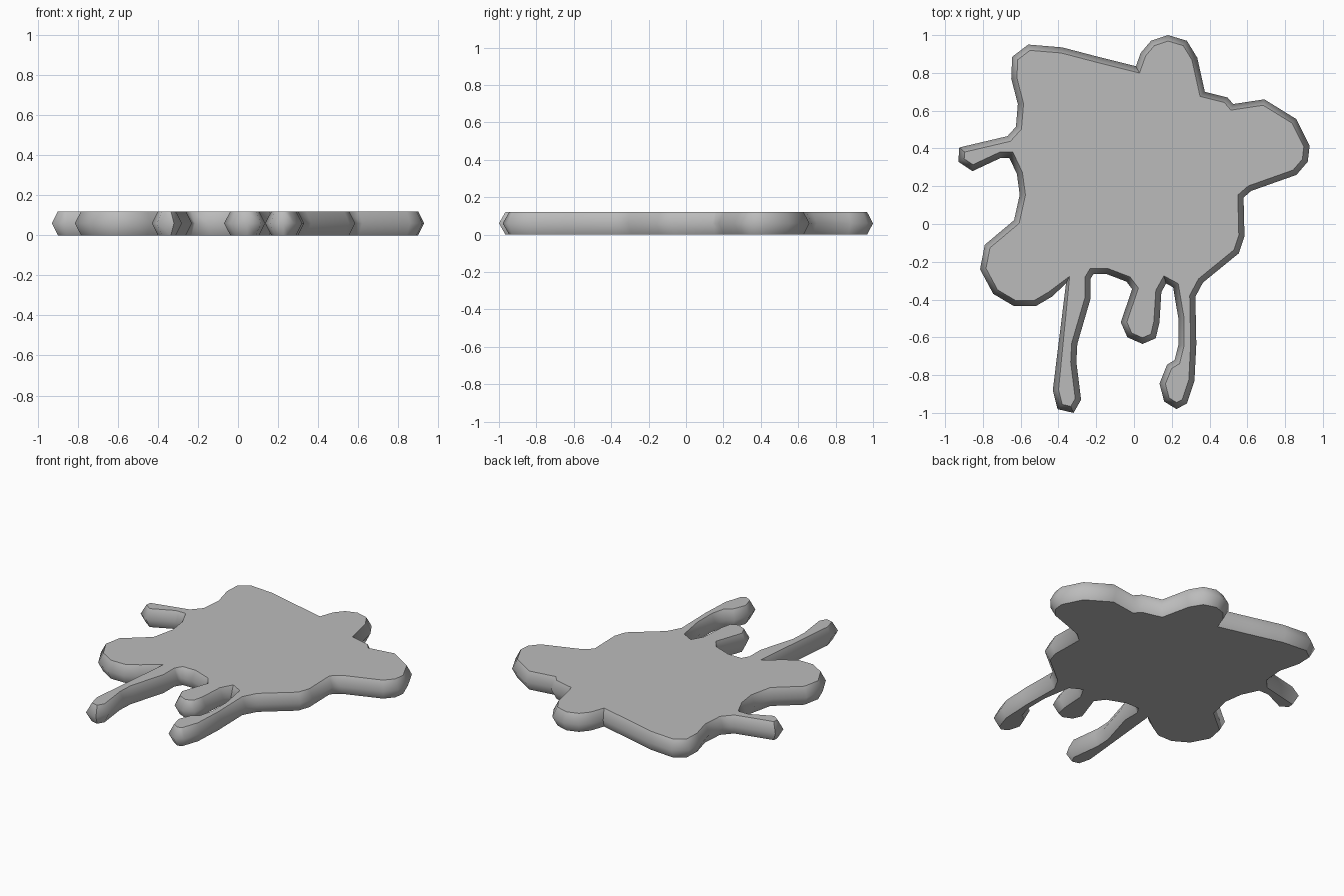
import bpy, bmesh
from mathutils import Vector

if "Cube" in bpy.data.objects:
    bpy.data.objects.remove(bpy.data.objects["Cube"])

HEIGHT, BEVEL = 0.12, 0.03

# Outline of the widest (middle) ring, clockwise, one group per lobe
top_lobe = [(-.56, .95), (-.38, .935), (-.17, .88), (.01, .835), (.035, .905), (.09, .97),
            (.18, 1), (.28, .97), (.335, .88), (.375, .70)]
right_lobe = [(.495, .67), (.525, .635), (.69, .66), (.86, .555), (.93, .415), (.92, .33),
              (.86, .26), (.62, .175), (.58, .14), (.585, -.065), (.555, -.155), (.365, -.31)]
right_drip = [(.325, -.385), (.33, -.635), (.32, -.83), (.28, -.95), (.225, -.98),
              (.16, -.94), (.135, -.845), (.175, -.745), (.215, -.72), (.235, -.64), (.235, -.50),
              (.207, -.335), (.17, -.315)]
middle_drip = [(.145, -.36), (.135, -.52), (.115, -.605), (.045, -.635),
               (-.035, -.6), (-.07, -.52), (-.01, -.345)]
left_drip = [(-.04, -.305), (-.145, -.265), (-.215, -.265), (-.23, -.29), (-.23, -.395),
             (-.30, -.635), (-.305, -.73), (-.28, -.93), (-.32, -1), (-.405, -.98),
             (-.43, -.88), (-.36, -.315)]
left_lobe = [(-.435, -.385), (-.52, -.435), (-.635, -.435), (-.745, -.37), (-.815, -.24),
             (-.79, -.11), (-.635, .02), (-.605, .155), (-.62, .265)]
left_arm = [(-.66, .35), (-.705, .35), (-.855, .28), (-.93, .33), (-.925, .405),
            (-.67, .465), (-.625, .515), (-.615, .635), (-.65, .77), (-.645, .885)]
outline = [Vector(p) for p in top_lobe + right_lobe + right_drip + middle_drip
           + left_drip + left_lobe + left_arm]


def inset(points, d):
    """Mitred inward offset of a clockwise outline."""
    result = []
    for i, p in enumerate(points):
        a = (p - points[i - 1]).normalized()
        b = (points[(i + 1) % len(points)] - p).normalized()
        na, nb = Vector((a.y, -a.x)), Vector((b.y, -b.x))
        m = (na + nb).normalized()
        result.append(p + m * d / max(m.dot(na), 0.7))
    return result


# Splat: narrow bottom ring, wide middle ring, narrow top ring
bm = bmesh.new()
inner = inset(outline, BEVEL)
rings = [[bm.verts.new((p.x, p.y, z)) for p in ring]
         for ring, z in ((inner, 0), (outline, HEIGHT / 2), (inner, HEIGHT))]
n = len(outline)
for low, high in zip(rings, rings[1:]):
    for i in range(n):
        j = (i + 1) % n
        bm.faces.new((low[i], low[j], high[j], high[i]))
caps = [bm.faces.new(rings[0]), bm.faces.new(rings[-1])]
bmesh.ops.triangulate(bm, faces=caps, ngon_method='EAR_CLIP')
bmesh.ops.recalc_face_normals(bm, faces=bm.faces)

mesh = bpy.data.meshes.new("paint_splat")
bm.to_mesh(mesh)
bm.free()
splat = bpy.data.objects.new("paint_splat", mesh)
bpy.context.collection.objects.link(splat)

# Dark grey paint
paint = bpy.data.materials.new("dark_grey")
paint.diffuse_color = (0.5, 0.5, 0.5, 1)
paint.use_nodes = True
paint.node_tree.nodes["Principled BSDF"].inputs["Base Color"].default_value = paint.diffuse_color
mesh.materials.append(paint)

# Rounded rim, crisp top and bottom edges
bpy.context.view_layer.objects.active = splat
splat.select_set(True)
bpy.ops.object.shade_smooth_by_angle(angle=1.01)
